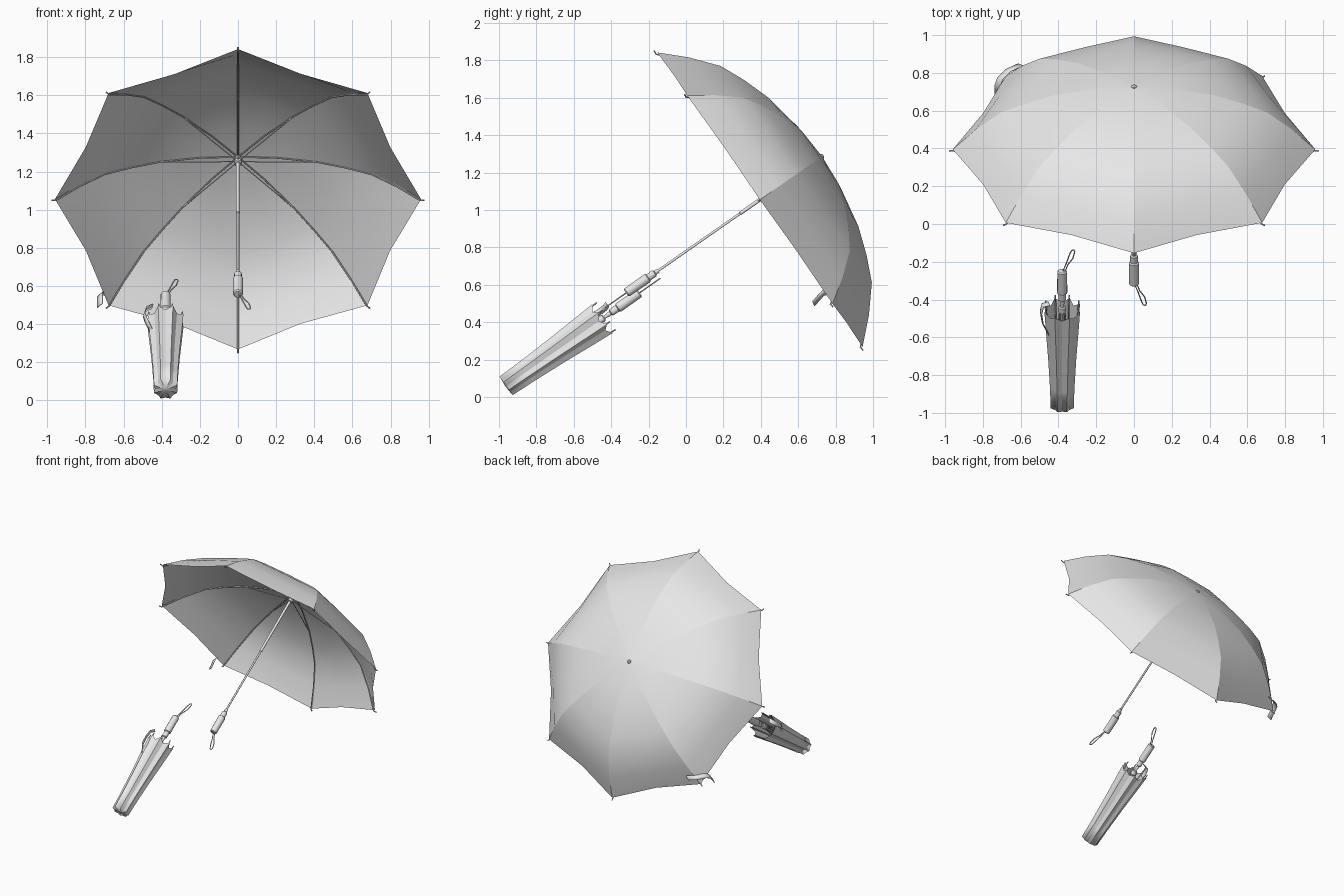
import bpy, bmesh
from math import sin, cos, pi, radians
from mathutils import Vector, Matrix

cube = bpy.data.objects.get("Cube")
if cube:
    bpy.data.objects.remove(cube, do_unlink=True)

grey = bpy.data.materials.new("light_grey")
grey.use_nodes = True
grey.diffuse_color = (0.8, 0.8, 0.8, 1)
grey.node_tree.nodes["Principled BSDF"].inputs["Base Color"].default_value = (0.8, 0.8, 0.8, 1)

# Both umbrellas lie along the same tilted axis
TILT = Matrix.Rotation(radians(-55.1), 4, 'X')
OPEN = Matrix.Translation((0, 0.395, 1.055)) @ TILT
FOLDED = Matrix.Translation((-0.38, -0.445, 0.42)) @ TILT
WORLD = Matrix.Identity(4)


def polar(r, a, z):
    return Vector((r * cos(a), r * sin(a), z))


def add(name, mesh, frame):
    ob = bpy.data.objects.new(name, mesh)
    bpy.context.collection.objects.link(ob)
    ob.matrix_world = frame
    mesh.materials.clear()
    mesh.materials.append(grey)
    return ob


def loft(name, rings, frame, cap_start=None, cap_end=None, closed=True, sharp=None):
    """Skin a list of rings; caps are apex points; sharp marks crease columns."""
    bm = bmesh.new()
    rows = [[bm.verts.new(p) for p in ring] for ring in rings]
    n = len(rows[0])
    cols = range(n if closed else n - 1)
    for lo, hi in zip(rows, rows[1:]):
        for i in cols:
            j = (i + 1) % n
            bm.faces.new((lo[i], lo[j], hi[j], hi[i]))
    creases = [(a[i], b[i]) for a, b in zip(rows, rows[1:]) for i in range(n) if sharp and i % sharp == 0]
    for tip, row in ((cap_start, rows[0]), (cap_end, rows[-1])):
        if tip is not None:
            v = bm.verts.new(tip)
            for i in cols:
                bm.faces.new((row[i], row[(i + 1) % n], v))
            creases += [(row[i], v) for i in range(n) if sharp and i % sharp == 0]
    bmesh.ops.recalc_face_normals(bm, faces=bm.faces)
    for f in bm.faces:
        f.smooth = True
    for pair in creases:
        bm.edges.get(pair).smooth = False
    mesh = bpy.data.meshes.new(name)
    bm.to_mesh(mesh)
    bm.free()
    return add(name, mesh, frame)


def by_angle(ob, degrees=35):
    bpy.ops.object.select_all(action='DESELECT')
    bpy.context.view_layer.objects.active = ob
    ob.select_set(True)
    bpy.ops.object.shade_smooth_by_angle(angle=radians(degrees))


def turned(name, profile, frame, sides=14):
    """Round part from (z, radius) pairs."""
    rings = [[polar(r, 2 * pi * i / sides, z) for i in range(sides)] for z, r in profile]
    by_angle(loft(name, rings, frame, (0, 0, profile[0][0]), (0, 0, profile[-1][0])))


def wires(name, paths, radius, frame, cyclic=False):
    """Thin rods or cords along one or more paths."""
    cu = bpy.data.curves.new(name, 'CURVE')
    cu.dimensions = '3D'
    cu.bevel_depth = radius
    cu.bevel_resolution = 1
    cu.use_fill_caps = True
    for path in paths:
        sp = cu.splines.new('POLY')
        sp.points.add(len(path) - 1)
        sp.use_cyclic_u = cyclic
        for pt, p in zip(sp.points, path):
            pt.co = (*p, 1)
    tmp = bpy.data.objects.new(name + "_path", cu)
    bpy.context.collection.objects.link(tmp)
    deps = bpy.context.evaluated_depsgraph_get()
    mesh = bpy.data.meshes.new_from_object(tmp.evaluated_get(deps))
    bpy.data.objects.remove(tmp, do_unlink=True)
    mesh.name = name
    by_angle(add(name, mesh, frame))


def strap(name, path, side):
    """Flat ribbon with a little thickness."""
    side = Vector(side)
    rings = [[Vector(p) - side, Vector(p) + side] for p in path]
    ob = loft(name, rings, WORLD, closed=False)
    ob.modifiers.new("thickness", 'SOLIDIFY').thickness = 0.005


def handle(prefix, end, way, frame):
    """Grip with its outer end at height end; way points towards the shaft."""
    shape = [(0, 0.02), (0.006, 0.026), (0.14, 0.027), (0.145, 0.02),
             (0.185, 0.02), (0.19, 0.012), (0.21, 0.012)]
    turned(prefix + "_handle", [(end + way * z, r) for z, r in shape], frame)
    # Wrist cord: a long loop widening away from the grip
    loop = [(0.004, 0), (0.022, -0.05), (0.04, -0.11), (0.05, -0.132), (0.062, -0.135),
            (0.066, -0.122), (0.056, -0.08), (0.03, -0.04), (0.016, 0)]
    wires(prefix + "_wrist_cord", [[(x, 0, end + way * z) for x, z in loop]], 0.0035, frame, True)


EIGHTHS = [k * pi / 4 for k in range(8)]

# Open canopy: eight panels, each sagging between two ribs
PROFILE = [(0.96, 0), (0.84, 0.125), (0.705, 0.238), (0.57, 0.298), (0.42, 0.35), (0.2, 0.39)]
rings = []
for r, z in PROFILE:
    ring = []
    for a in EIGHTHS:
        edge = 0.9 if z == 0 else 0.925
        ring.append(polar(r, a, z))
        ring.append(polar(r * edge, a + pi / 8, z + 0.004))
    rings.append(ring)
loft("open_canopy", rings, OPEN, cap_end=(0, 0, 0.405), sharp=2)

# Ribs under the canopy, with tips past the rim
spine = [(0.978, -0.008)] + [(r - 0.006, z - 0.01) for r, z in PROFILE] + [(0.015, 0.385)]
wires("open_ribs", [[polar(r, a, z) for r, z in spine] for a in EIGHTHS], 0.0045, OPEN)
wires("open_stretchers", [[polar(0.012, a, 0.345), polar(0.4, a, 0.338)] for a in EIGHTHS], 0.003, OPEN)

# Shaft, runner and top cap
turned("open_shaft", [(-0.68, 0.007), (-0.13, 0.007), (-0.128, 0.01), (0.4, 0.01)], OPEN)
turned("open_runner", [(0.325, 0.014), (0.33, 0.02), (0.35, 0.02), (0.355, 0.014)], OPEN)
turned("open_top_cap", [(0.395, 0.016), (0.408, 0.014), (0.414, 0.007)], OPEN)
handle("open", -0.872, 1, OPEN)
strap("open_tie_strap", [(-0.6, 0.845, 0.55), (-0.665, 0.815, 0.56), (-0.71, 0.77, 0.57),
                         (-0.725, 0.73, 0.555), (-0.725, 0.68, 0.5)], (0.014, -0.005, 0.012))

# Folded canopy: tapering fluted sleeve, open towards the handle
rings = []
for z, r in [(-0.63, 0.066), (-0.5, 0.07), (-0.3, 0.081), (-0.12, 0.094), (0, 0.102)]:
    ring = []
    for a in EIGHTHS:
        ring.append(polar(r, a + pi / 8, z))
        ring.append(polar(r * 0.83, a + pi / 4, z - (0.025 if z == 0 else 0)))
    rings.append(ring)
loft("folded_canopy", rings, FOLDED, cap_start=(0, 0, -0.635), sharp=1)

# Folded ribs, shaft and grip
wires("folded_ribs", [[polar(0.055, a + pi / 8, -0.6), polar(0.076, a + pi / 8, -0.3),
                       polar(0.095, a + pi / 8, 0.022)] for a in EIGHTHS], 0.004, FOLDED)
wires("folded_stretchers", [[polar(0.012, a, 0.0), polar(0.05, a, -0.4)] for a in EIGHTHS], 0.003, FOLDED)
turned("folded_shaft", [(-0.62, 0.01), (0.06, 0.01)], FOLDED)
turned("folded_runner", [(-0.03, 0.014), (-0.025, 0.02), (0.005, 0.02), (0.01, 0.014)], FOLDED)
handle("folded", 0.24, -1, FOLDED)
strap("folded_tie_strap", [(-0.455, -0.58, 0.36), (-0.485, -0.53, 0.42), (-0.495, -0.47, 0.45),
                           (-0.485, -0.43, 0.48), (-0.45, -0.42, 0.495)], (0.004, -0.01, 0.013))
